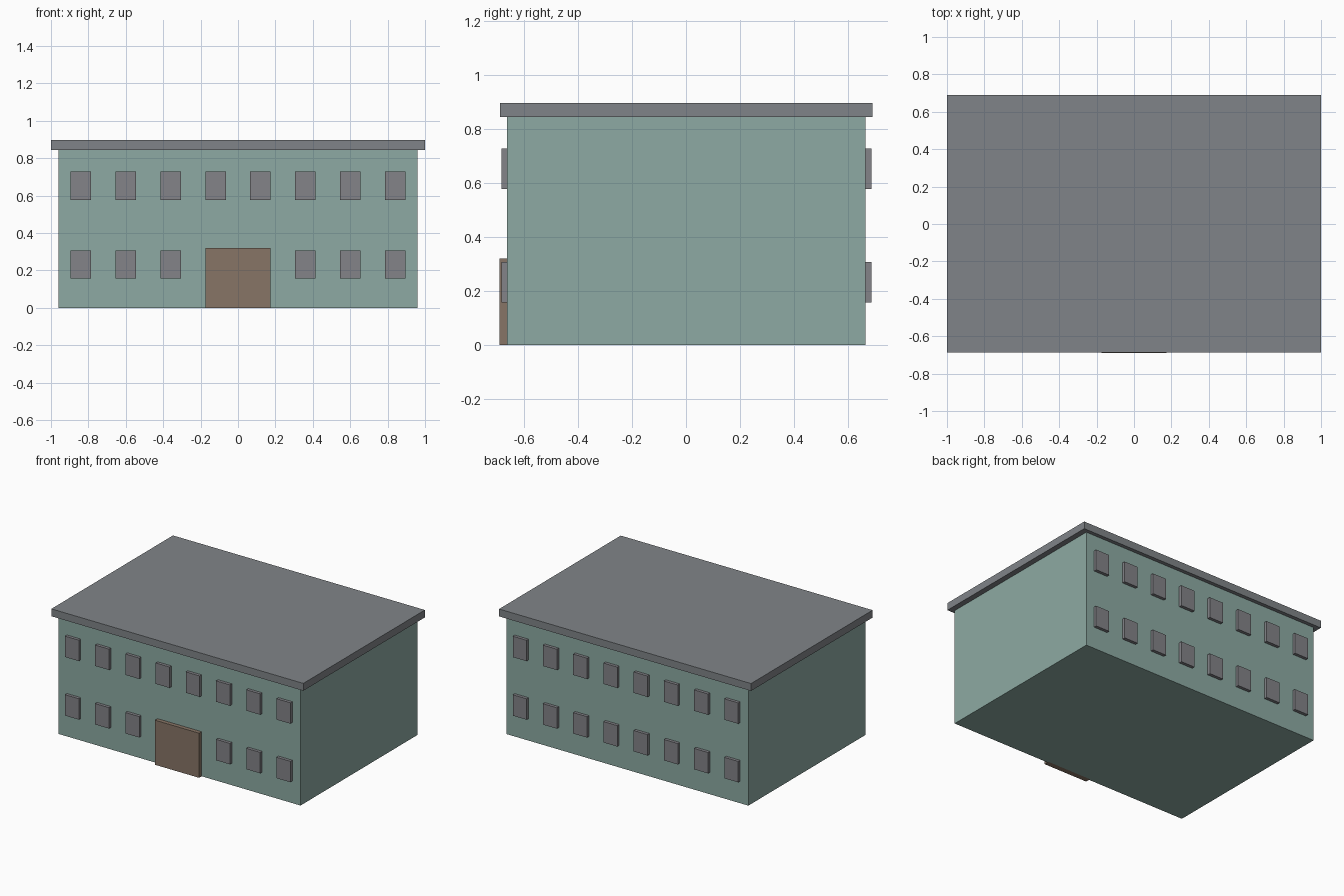
import bpy

cube = bpy.data.objects.get("Cube")
if cube:
    bpy.data.objects.remove(cube, do_unlink=True)


def material(name, rgb):
    mat = bpy.data.materials.new(name)
    mat.use_nodes = True
    mat.diffuse_color = (*rgb, 1)
    mat.node_tree.nodes["Principled BSDF"].inputs["Base Color"].default_value = (*rgb, 1)
    return mat


def box(name, low, high, mat):
    """Box spanning two opposite corners."""
    bpy.ops.mesh.primitive_cube_add(size=1)
    ob = bpy.context.object
    ob.name = name
    ob.location = [(a + b) / 2 for a, b in zip(low, high)]
    ob.scale = [b - a for a, b in zip(low, high)]
    bpy.ops.object.transform_apply(location=True, rotation=False, scale=True)
    ob.data.materials.append(mat)
    return ob


wall_green = material("pale green wall", (0.266, 0.402, 0.366))
roof_grey = material("slate grey roof", (0.216, 0.231, 0.246))
window_grey = material("window grey", (0.227, 0.227, 0.246))
door_brown = material("door brown", (0.242, 0.178, 0.133))

FRONT, BACK = -0.662, 0.664
WALL_TOP = 0.844

# Main block, overhanging flat roof and entrance
box("walls", (-0.96, FRONT, 0), (0.96, BACK, WALL_TOP), wall_green)
box("roof", (-1, -0.688, WALL_TOP), (1, 0.691, 0.897), roof_grey)
box("door", (-0.175, -0.691, 0), (0.175, FRONT + 0.01, 0.32), door_brown)

# Two rows of projecting windows on the front and back
for side, wall, out in (("front", FRONT, -0.022), ("back", BACK, 0.022)):
    for floor, sill in (("lower", 0.158), ("upper", 0.578)):
        for i in range(8):
            x = -0.84 + 0.24 * i
            if side == "front" and floor == "lower" and i in (3, 4):
                continue  # the entrance takes this bay
            y0, y1 = sorted((wall - out / 2, wall + out))
            box(f"{side}_{floor}_window_{i + 1}",
                (x - 0.055, y0, sill), (x + 0.055, y1, sill + 0.15), window_grey)
